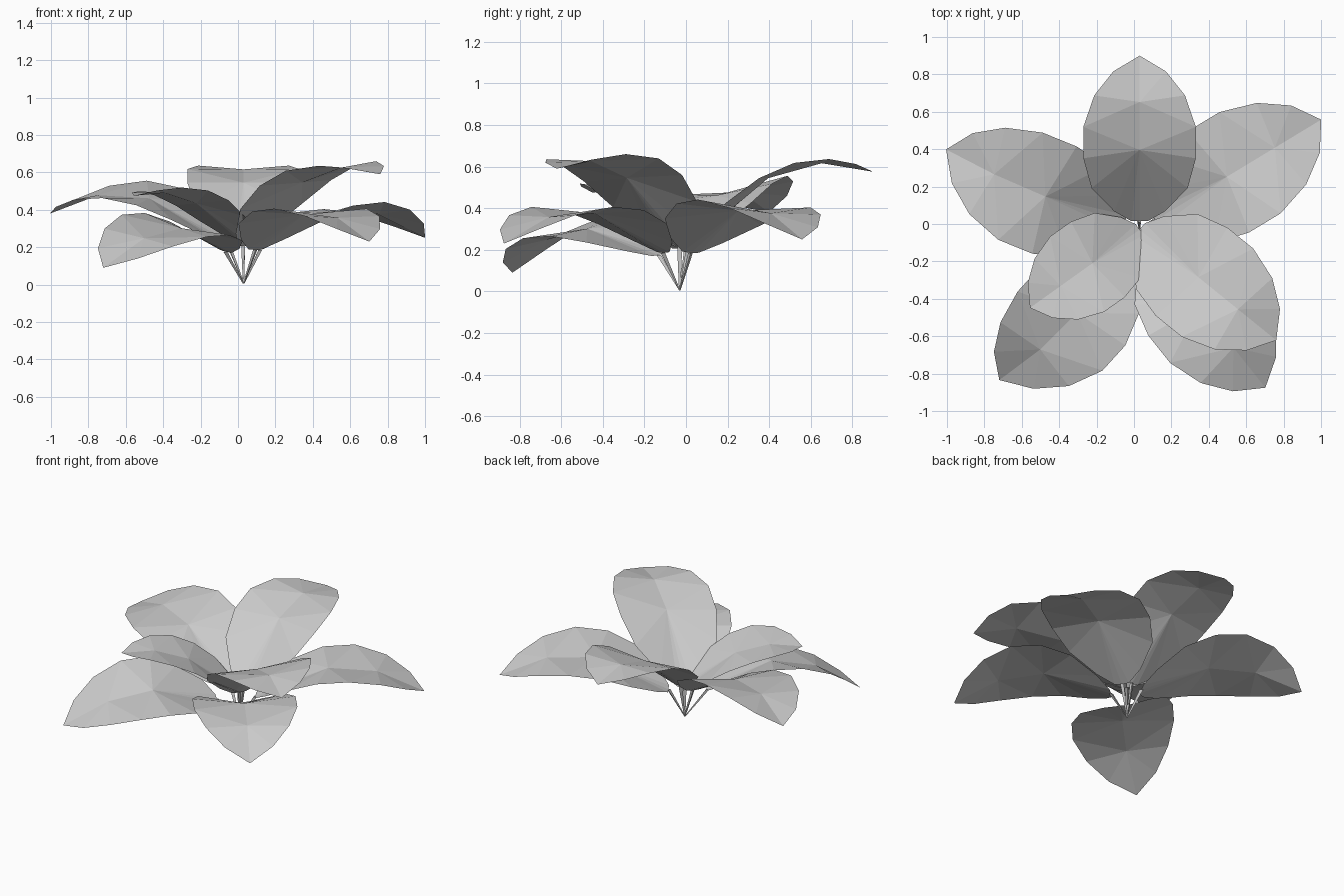
import bpy, bmesh, math
from mathutils import Vector

cube = bpy.data.objects.get("Cube")
if cube:
    bpy.data.objects.remove(cube, do_unlink=True)

# Single plain colour
grey = bpy.data.materials.new("leaf grey")
grey.use_nodes = True
colour = (0.6, 0.6, 0.6, 1)
grey.diffuse_color = colour
shader = next(n for n in grey.node_tree.nodes if n.type == "BSDF_PRINCIPLED")
shader.inputs["Base Color"].default_value = colour
shader.inputs["Roughness"].default_value = 0.8

ROOT = Vector((0.03, -0.03, 0.005))
UP = Vector((0, 0, 1))
CUP = 0.08   # how much the blade edges rise above the midrib

# Blade outline: position along the midrib, half width
OUTLINE = [(0, 0.045), (0.06, 0.14), (0.2, 0.265), (0.38, 0.31),
           (0.57, 0.31), (0.76, 0.25), (0.905, 0.145)]
# Midrib points from which the facets fan out to the edge
HUBS = (0.43, 0.72)


def finish(name, bm):
    mesh = bpy.data.meshes.new(name)
    bm.to_mesh(mesh)
    bm.free()
    mesh.materials.append(grey)
    obj = bpy.data.objects.new(name, mesh)
    bpy.context.collection.objects.link(obj)


def leaf(name, yaw, start, reach, heights, width=1.0, roll=0.0, bow=0.0):
    """Arched blade on a thin stem; heights are base, arch control and tip."""
    angle = math.radians(yaw)
    out = Vector((math.cos(angle), math.sin(angle), 0))
    left = UP.cross(out)
    middle = (start + reach) / 2
    p0, p1, p2 = [ROOT + out * u + left * side + UP * z for u, side, z in
                  zip((start, middle, reach), (0, bow, 0), heights)]

    def rib(t):
        return p0 * (1 - t) ** 2 + p1 * 2 * t * (1 - t) + p2 * t ** 2

    # Blade: each half is two fans of facets around the midrib points
    bm = bmesh.new()
    base, inner, outer, tip = [bm.verts.new(rib(t)) for t in (0, *HUBS, 1)]
    for side in (1, -1):
        edge = []
        for t, half in OUTLINE:
            w = half * width
            edge.append(bm.verts.new(rib(t) + left * (w * side)
                                     + UP * w * (CUP + roll * side)))
        edge.append(tip)
        faces = [(base, inner, edge[0]), (inner, outer, edge[4])]
        for i, (a, b) in enumerate(zip(edge, edge[1:])):
            faces.append((inner if i < 4 else outer, b, a))
        for face in faces:
            bm.faces.new(face[::side])
    finish(name + "_leaf", bm)

    # Stem: three-sided, tapering down to the root
    bm = bmesh.new()
    rings = []
    for centre, radius in ((ROOT, 0.004), (p0, 0.013)):
        ring = []
        for k in range(3):
            a = math.tau * k / 3
            ring.append(bm.verts.new(centre + (left * math.cos(a) + out * math.sin(a)) * radius))
        rings.append(ring)
    low, high = rings
    for k in range(3):
        n = (k + 1) % 3
        bm.faces.new((low[k], low[n], high[n], high[k]))
    bm.faces.new(low)
    bm.faces.new(high)
    bmesh.ops.recalc_face_normals(bm, faces=bm.faces)
    finish(name + "_stem", bm)


leaf("back", 90, 0.045, 0.93, (0.22, 0.74, 0.57), width=0.97)
leaf("back_left", 31.2, 0.1, 1.135, (0.18, 0.57, 0.245), width=1.02, roll=-0.06)
leaf("back_right", 157.5, 0.09, 1.12, (0.21, 0.65, 0.375), roll=-0.15, bow=0.06)
leaf("upper_front_right", -144.5, 0, 0.72, (0.21, 0.56, 0.47), width=0.8, roll=0.05)
leaf("upper_front_left", -39, 0, 0.94, (0.2, 0.75, 0.585), width=0.98, roll=0.05)
leaf("lower_front_left", -51.5, 0.1, 1.08, (0.18, 0.55, 0.225), width=1.02)
leaf("lower_front_right", -133, 0.14, 1.1, (0.17, 0.46, 0.085), roll=-0.19, bow=0.12)
